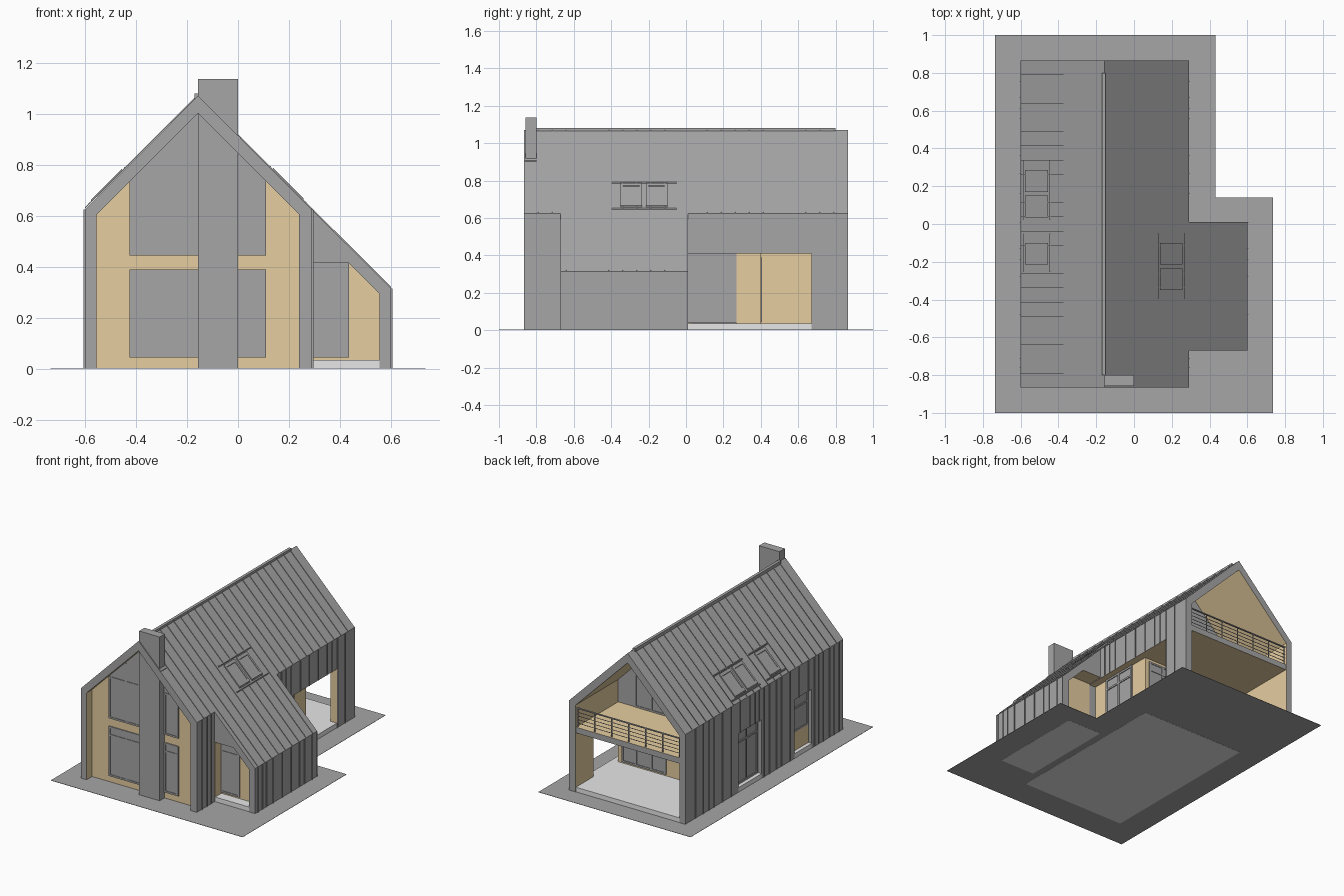
import bpy, bmesh, random

cube = bpy.data.objects.get("Cube")
if cube:
    bpy.data.objects.remove(cube, do_unlink=True)


def material(name, r, g, b):
    m = bpy.data.materials.new(name)
    m.diffuse_color = (r, g, b, 1)
    m.use_nodes = True
    p = m.node_tree.nodes["Principled BSDF"]
    p.inputs["Base Color"].default_value = (r, g, b, 1)
    p.inputs["Roughness"].default_value = 0.8
    return m


GREY = material("grey metal", 0.38, 0.38, 0.38)
WOOD = material("pale wood", 0.79, 0.61, 0.35)
WHITE = material("light deck", 0.81, 0.81, 0.81)


def rect(x0, x1, z0, z1):
    return [(x0, z0), (x1, z0), (x1, z1), (x0, z1)]


def box(x0, x1, y0, y1, z0, z1):
    return (rect(x0, x1, z0, z1), y0, y1)


def part(name, prisms, mat=GREY, wood_if=None):
    """Join xz profiles extruded along y; wood_if(normal) picks the lined faces."""
    bm = bmesh.new()
    for pts, y0, y1 in prisms:
        n = len(pts)
        a = [bm.verts.new((x, y0, z)) for x, z in pts]
        b = [bm.verts.new((x, y1, z)) for x, z in pts]
        bm.faces.new(a)
        bm.faces.new(b[::-1])
        for i in range(n):
            j = (i + 1) % n
            bm.faces.new((a[j], a[i], b[i], b[j]))
    bmesh.ops.recalc_face_normals(bm, faces=bm.faces)
    bm.normal_update()
    if wood_if:
        for f in bm.faces:
            f.material_index = 1 if wood_if(f.normal) else 0
    me = bpy.data.meshes.new(name)
    bm.to_mesh(me)
    bm.free()
    me.materials.append(mat)
    if wood_if:
        me.materials.append(WOOD)
    ob = bpy.data.objects.new(name, me)
    bpy.context.collection.objects.link(ob)
    return ob


# Main dimensions
XL, XLI, XR, XRI, XE, XEI = -0.60, -0.555, 0.29, 0.24, 0.60, 0.555
RX, RZ, EZ, EI = -0.157, 1.071, 0.625, 0.605
Y0, Y1, EY0, EY1 = -0.865, 0.865, -0.67, 0.01
SOFFIT, DECK = 0.41, 0.035
BACK = 0.40
W1, W2 = (0.03, 0.28), (-0.52, -0.33)


def roof_z(x):
    return RZ - abs(x - RX) * (RZ - EZ) / (XR - RX)


def on_roof(x0, x1, y0, y1, h0, h1):
    """Slab lying on a roof slope."""
    a, b = roof_z(x0), roof_z(x1)
    return ([(x0, a + h0), (x1, b + h0), (x1, b + h1), (x0, a + h1)], y0, y1)


# Ground plate, and floors that reach through it
part("ground_plate", [box(-0.735, 0.735, -1, 0.14, 0.001, 0.003),
                      box(-0.735, 0.432, 0.14, 1, 0.001, 0.003)])
part("house_floor", [box(XLI, XRI, -0.80, BACK, 0, DECK),
                     box(XR, XEI, EY0 + 0.002, EY1 - 0.002, 0, DECK)], WHITE)
part("terrace_deck", [box(XLI, XRI, BACK, Y1 - 0.002, 0.002, DECK),
                      box(XRI, XR - 0.001, EY1, -EY0, 0.002, DECK)], WHITE)

# Main roof shell, timber lined underneath
part("main_roof", [([(XL, EI), (XL, EZ), (RX, RZ), (XR, EZ), (XR, EI), (XRI, EI),
                     (RX, 1.003), (XLI, EI)], Y0, Y1)],
     wood_if=lambda n: n.z < -0.3)

# Left-hand outer wall with two openings
left = [box(XL, XLI, a, b, 0.002, EI) for a, b in ((Y0, W2[0]), (W2[1], W1[0]), (W1[1], Y1))]
left += [box(XL, XLI, a, b, SOFFIT, EI) for a, b in (W1, W2)]
part("long_wall", left, wood_if=lambda n: n.x > 0.5)
part("long_wall_sills", [box(XL, XLI, a, b, 0.002, DECK) for a, b in (W1, W2)], WHITE)

# Right-hand wall: front length, header over the opening, rear pier
part("side_wall", [box(XRI, XR, Y0, EY1 - 0.11, 0.002, EI)], wood_if=lambda n: n.x < -0.5)
part("side_header", [box(XRI, XR, EY1 - 0.11, -EY0, SOFFIT, EI)],
     wood_if=lambda n: n.x < -0.5 or n.z < -0.5)
part("rear_pier", [box(XRI, XR, -EY0, Y1, 0.002, EI)],
     wood_if=lambda n: n.x < -0.5 or n.y < -0.5)

# Side extension
part("extension_roof", [([(XR, EZ), (XE, 0.315), (XE, 0.295), (XEI, 0.295),
                          (0.435, 0.415), (XR, 0.415)], EY0, EY1)],
     wood_if=lambda n: n.z < -0.3)
part("extension_wall", [box(XEI, XE, EY0, EY1, 0.002, 0.295)], wood_if=lambda n: n.x < -0.5)
ext = [(XR, 0.002), (XEI, 0.002), (XEI, 0.295), (0.435, 0.415), (XR, 0.415)]
part("extension_end_panels", [(ext, -0.60, -0.59), (ext, -0.11, -0.10),
                              box(XR, XR + 0.003, EY0, -0.60, DECK, 0.415),
                              box(XRI - 0.01, XR, -0.11, -0.10, 0.002, SOFFIT),
                              box(XRI - 0.01, XRI, -0.10, EY1, 0.002, SOFFIT)], WOOD)

# Front gable infill, recessed behind the frame
FY = -0.805
gable = [(XLI, 0.002), (XRI, 0.002), (XRI, EI), (RX, 1.003), (XLI, EI)]
part("front_gable_panel", [(gable, FY, FY + 0.01)], WOOD)
upper = [(-0.425, 0.445), (0.11, 0.445), (0.11, 0.735), (RX, 1.003), (-0.425, 0.735)]
part("front_glass", [(upper, FY - 0.003, FY),
                     box(-0.425, 0.11, FY - 0.003, FY, 0.045, 0.39)])


def frame(x0, x1, z0, z1, y, splits=(), bars=(), w=0.012, d=0.007):
    """Window frame facing -y or +y at plane y."""
    ya, yb = y - d, y + d
    out = [box(x0, x0 + w, ya, yb, z0, z1), box(x1 - w, x1, ya, yb, z0, z1),
           box(x0, x1, ya, yb, z0, z0 + w), box(x0, x1, ya, yb, z1 - w, z1)]
    out += [box(s - w / 2, s + w / 2, ya, yb, z0, z1) for s in splits]
    return out + [box(x0, x1, ya, yb, b - w / 2, b + w / 2) for b in bars]


def side_frame(x, y0, y1, z0, z1, splits=(), bars=(), w=0.012, d=0.006):
    """Window frame facing sideways at plane x."""
    out = [box(x - d, x + d, a, a + w, z0, z1) for a in (y0, y1 - w, *splits)]
    return out + [box(x - d, x + d, y0, y1, a, a + w) for a in (z0, z1 - w, *bars)]


part("front_window_frames",
     frame(-0.425, RX, 0.045, 0.39, FY, (-0.29,), (0.33,))
     + frame(0, 0.11, 0.045, 0.39, FY, (), (0.33,))
     + frame(-0.425, RX, 0.445, 0.735, FY, (-0.29,))
     + frame(0, 0.11, 0.445, 0.735, FY)
     + [box(-0.296, -0.284, FY - 0.007, FY, 0.735, 0.86)])

# Chimney column just behind the gable frame, with a flashing at the roof
part("chimney", [box(RX, 0.0, -0.858, -0.80, 0.002, 1.138)])
part("chimney_flashing", [on_roof(0.0, 0.012, -0.862, -0.80, 0, 0.004)])

# Extension porch door
part("porch_door", [box(XR + 0.003, 0.435, -0.603, -0.60, 0.045, 0.415)]
     + frame(XR + 0.003, 0.435, 0.045, 0.415, -0.60, (), (0.33,)))

# Terrace back wall, upper balcony wall and side glazing
part("rear_wall", [(gable, BACK - 0.01, BACK),
                   box(XRI - 0.01, XRI, 0.27, BACK, DECK, SOFFIT)], WOOD)
part("rear_glass", [box(-0.13, 0.21, BACK, BACK + 0.003, 0.045, 0.39),
                    ([(-0.425, 0.452), (XRI, 0.452), (XRI, EI), (RX, 1.003),
                      (-0.425, 0.735)], BACK, BACK + 0.003),
                    box(XRI - 0.01, XRI, EY1, 0.27, 0.04, SOFFIT)])
part("rear_window_frames",
     frame(-0.13, 0.21, 0.045, 0.39, BACK, (-0.02, 0.10), (0.33,))
     + frame(-0.425, 0.11, 0.452, 0.735, BACK, (-0.29, RX, -0.02))
     + side_frame(XRI, EY1, 0.27, 0.04, SOFFIT, (0.13,), (0.33,)))

# Windows in the long wall
part("long_wall_windows", [box(-0.568, -0.56, a, b, DECK, SOFFIT) for a, b in (W1, W2)]
     + side_frame(-0.568, *W1, DECK, SOFFIT, (0.15,), (0.32,))
     + side_frame(-0.568, *W2, 0.16, SOFFIT, (), (0.32,)))
part("long_wall_wood_panel", [box(-0.574, -0.568, *W2, DECK, 0.16)], WOOD)

# Balcony slab and slender railing
part("balcony_floor", [box(XLI, XRI, BACK, Y1 - 0.004, SOFFIT, 0.45)],
     wood_if=lambda n: abs(n.z) > 0.5)
rail = [box(XLI, XRI, 0.850, 0.853, z, z + 0.003) for z in (0.475, 0.50, 0.525, 0.55)]
rail.append(box(XLI, XRI, 0.846, 0.856, 0.577, 0.583))
for i in range(7):
    x = XLI + 0.004 + i * (XRI - XLI - 0.013) / 6
    rail.append(box(x, x + 0.005, 0.849, 0.854, 0.45, 0.578))
part("balcony_railing", rail)

# Standing seams: even on the roof slopes, random board widths on the walls
H, T, N = 0.006, 0.001, 23
roof_fins, wall_fins = [], []
for i in range(1, N):
    y = Y0 + i * (Y1 - Y0) / N
    x_end = XE if EY0 < y < EY1 else XR
    roof_fins += [on_roof(XL, RX, y - T, y + T, 0, H), on_roof(RX, x_end, y - T, y + T, 0, H)]
part("roof_seams", roof_fins)

random.seed(4)
y = Y0 + 0.05
while y < Y1 - 0.03:
    ya, yb = y - T, y + T
    in_window = any(a < y < b for a, b in (W1, W2))
    wall_fins.append(box(XL - H, XL, ya, yb, SOFFIT if in_window else 0.003, EZ))
    if EY0 < y < EY1:
        wall_fins.append(box(XE, XE + H, ya, yb, 0.003, 0.315))
    else:
        wall_fins.append(box(XR, XR + H, ya, yb, SOFFIT if EY1 < y < -EY0 else 0.003, EZ))
    y += random.uniform(0.04, 0.11)
part("wall_seams", wall_fins)
part("ridge_cap", [box(-0.17, -0.15, -0.80, 0.80, 1.055, 1.08)])


# Skylights: raised frame, recessed pane and flashing bars
def skylight(x0, x1, y0, y1):
    w, h = 0.014, 0.011
    return [on_roof(x0, x1, y0, y1, 0, 0.007),
            on_roof(x0, x1, y0, y0 + w, 0, h), on_roof(x0, x1, y1 - w, y1, 0, h),
            on_roof(x0, x0 + w, y0, y1, 0, h), on_roof(x1 - w, x1, y0, y1, 0, h)]


lights = []
for a, b in ((0.17, 0.285), (0.035, 0.15), (-0.215, -0.10)):
    lights += skylight(-0.577, -0.455, a, b)
for a, b in ((-0.215, -0.10), (-0.35, -0.235)):
    lights += skylight(0.138, 0.258, a, b)
part("skylights", lights)
bars = []
for xs, a, b in (((-0.586, -0.447), 0.02, 0.34), ((-0.586, -0.447), -0.255, -0.05),
                 ((0.125, 0.265), -0.395, -0.05)):
    bars += [on_roof(x, x + 0.004, a, b, 0, 0.008) for x in xs]
part("skylight_flashings", bars)
